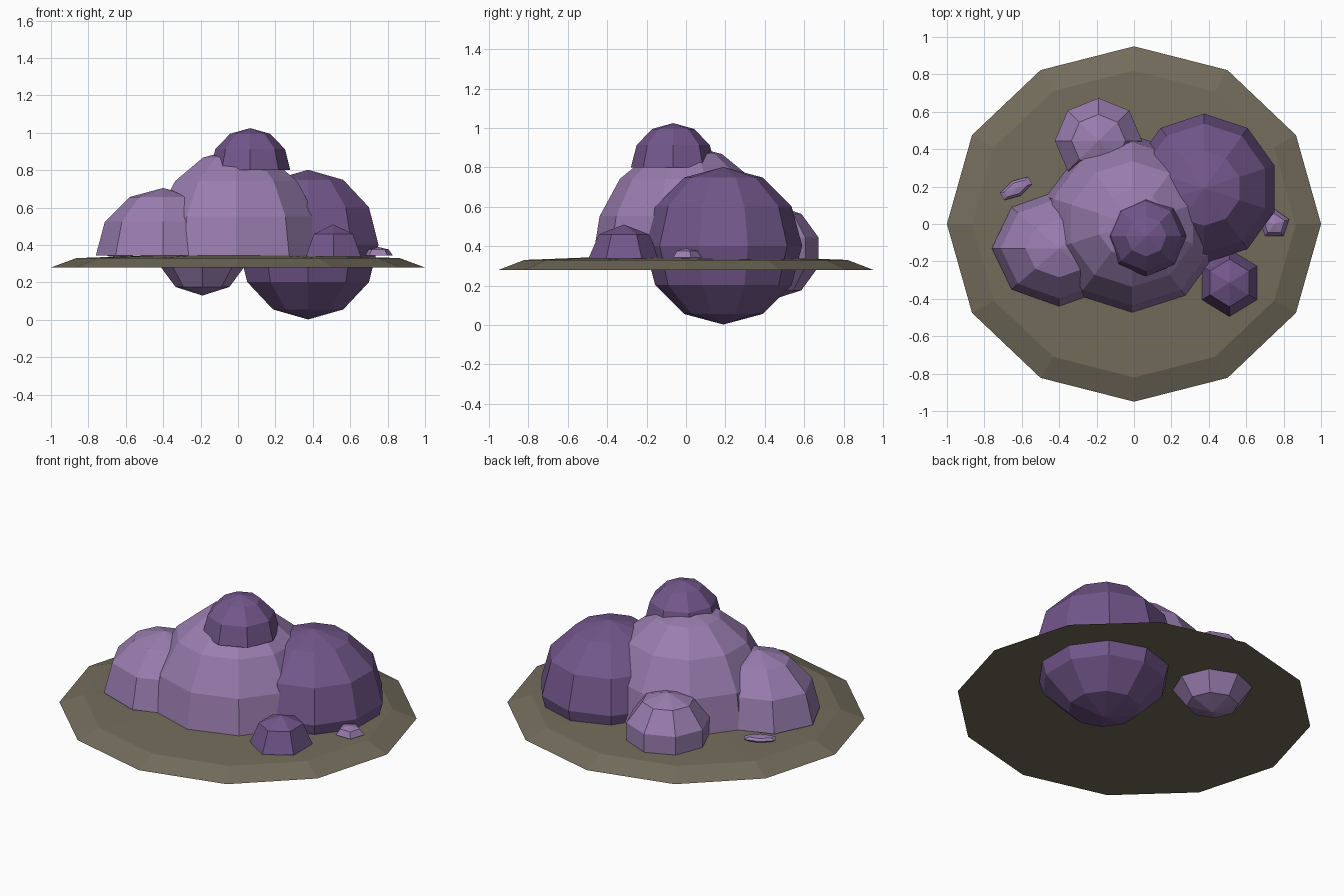
import bpy, bmesh, math
from mathutils import Matrix

if "Cube" in bpy.data.objects:
    bpy.data.objects.remove(bpy.data.objects["Cube"])


def material(name, rgb):
    m = bpy.data.materials.new(name)
    m.diffuse_color = (*rgb, 1)
    m.use_nodes = True
    m.node_tree.nodes["Principled BSDF"].inputs["Base Color"].default_value = m.diffuse_color
    return m


LIGHT = material("light purple", (0.32, 0.205, 0.43))
DARK = material("dark purple", (0.17, 0.095, 0.26))
EARTH = material("earth brown", (0.17, 0.15, 0.105))


def finish(bm, name, mat):
    bmesh.ops.recalc_face_normals(bm, faces=bm.faces[:])
    me = bpy.data.meshes.new(name)
    bm.to_mesh(me)
    bm.free()
    me.materials.append(mat)
    ob = bpy.data.objects.new(name, me)
    bpy.context.collection.objects.link(ob)
    return ob


def boulder(name, mat, loc, size, sides, rings, half=True, turn=0):
    """Faceted ellipsoid, optionally cut flat at its equator."""
    bm = bmesh.new()
    bmesh.ops.create_uvsphere(bm, u_segments=sides, v_segments=rings, radius=1)
    if half:
        cut = bmesh.ops.bisect_plane(bm, geom=bm.verts[:] + bm.edges[:] + bm.faces[:],
                                     plane_co=(0, 0, 0), plane_no=(0, 0, -1),
                                     dist=1e-4, clear_outer=True)
        rim = [e for e in bm.edges if e.is_boundary]
        bmesh.ops.holes_fill(bm, edges=rim, sides=0)
    bmesh.ops.transform(bm, verts=bm.verts[:], matrix=Matrix.Translation(loc)
                        @ Matrix.Rotation(math.radians(turn), 4, 'Z')
                        @ Matrix.Diagonal((*size, 1)))
    return finish(bm, name, mat)


# Twelve-sided ground mound with a bevelled rim and flat underside
bm = bmesh.new()
levels = []
for rx, ry, z in ((1.0, 0.95, 0.28), (0.865, 0.82, 0.33)):
    levels.append([bm.verts.new((rx * math.cos(a), ry * math.sin(a), z))
                   for a in (i * math.tau / 12 for i in range(12))])
peak = bm.verts.new((0, 0, 0.362))
outer, inner = levels
bm.faces.new(outer)
for i in range(12):
    j = (i + 1) % 12
    bm.faces.new((outer[i], outer[j], inner[j], inner[i]))
    bm.faces.new((inner[i], inner[j], peak))
finish(bm, "ground_mound", EARTH)

# Large rocks
boulder("main_boulder", LIGHT, (-0.01, 0, 0.328), (0.485, 0.475, 0.585), 10, 8)
boulder("top_boulder", DARK, (0.065, -0.065, 0.80), (0.215, 0.215, 0.225), 8, 6)
boulder("left_boulder", LIGHT, (-0.40, -0.13, 0.345), (0.36, 0.31, 0.36), 8, 6)

# Round rocks that poke through the underside
boulder("right_boulder", DARK, (0.375, 0.19, 0.402), (0.395, 0.4, 0.4), 10, 6, half=False)
boulder("back_boulder", LIGHT, (-0.19, 0.445, 0.37), (0.245, 0.24, 0.24), 8, 5, half=False)

# Small rocks and pebbles
boulder("small_rock", DARK, (0.51, -0.315, 0.338), (0.17, 0.18, 0.172), 6, 4)
boulder("right_pebble", LIGHT, (0.75, 0, 0.343), (0.083, 0.08, 0.047), 5, 4)
boulder("left_pebble", LIGHT, (-0.63, 0.19, 0.352), (0.1, 0.045, 0.018), 6, 4, half=False, turn=30)
